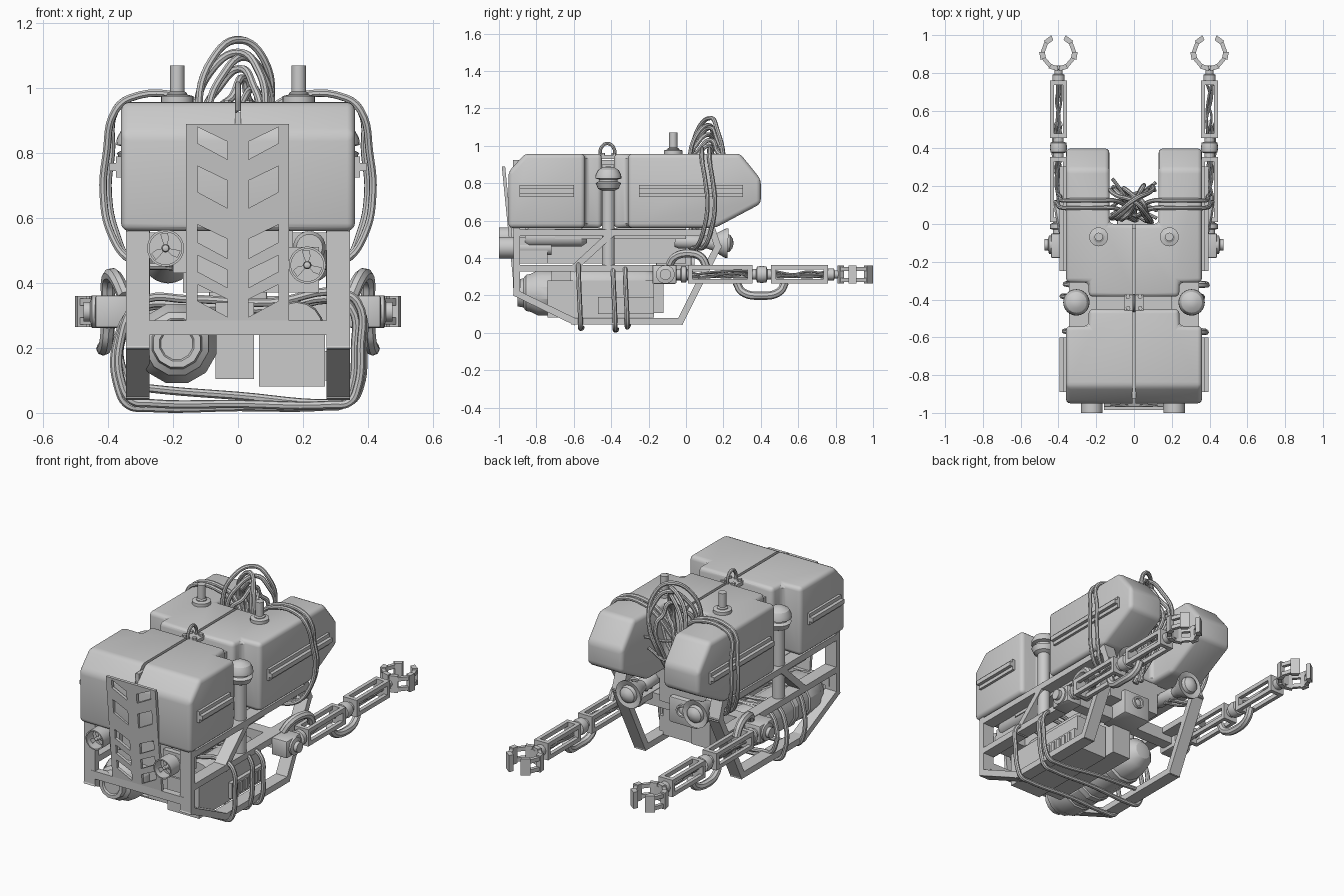
import bpy, bmesh, math, random
from mathutils import Vector

if "Cube" in bpy.data.objects:
    bpy.data.objects.remove(bpy.data.objects["Cube"])
random.seed(4)
V = Vector

def add(name, bm):
    bmesh.ops.remove_doubles(bm, verts=bm.verts, dist=1e-5)
    bmesh.ops.recalc_face_normals(bm, faces=bm.faces)
    me = bpy.data.meshes.new(name)
    bm.to_mesh(me); bm.free()
    o = bpy.data.objects.new(name, me)
    bpy.context.collection.objects.link(o)
    return o

def bake(o):
    bpy.context.view_layer.update()
    me = bpy.data.meshes.new_from_object(o.evaluated_get(bpy.context.evaluated_depsgraph_get()))
    n = bpy.data.objects.new("part", me)
    bpy.context.collection.objects.link(n)
    name = o.name
    bpy.data.objects.remove(o)
    n.name = name
    return n

def bevel(o, w, seg=3):
    m = o.modifiers.new("bevel", 'BEVEL')
    m.width, m.segments, m.limit_method, m.angle_limit = w, seg, 'ANGLE', math.radians(25)
    return bake(o)

def boolean(a, b, op):
    m = a.modifiers.new("cut", 'BOOLEAN')
    m.object, m.operation, m.solver = b, op, 'EXACT'
    a = bake(a)
    bpy.data.objects.remove(b)
    return a

def prism_bm(bm, pts, axis, a, b):
    f = {'x': lambda p, t: (t, p[0], p[1]), 'y': lambda p, t: (p[0], t, p[1]), 'z': lambda p, t: (p[0], p[1], t)}[axis]
    lo, hi = [[bm.verts.new(f(p, t)) for p in pts] for t in (a, b)]
    bm.faces.new(lo); bm.faces.new(hi[::-1])
    for i in range(len(pts)):
        j = (i + 1) % len(pts)
        bm.faces.new((lo[i], lo[j], hi[j], hi[i]))

def prism(name, pts, axis, a, b):
    bm = bmesh.new()
    prism_bm(bm, pts, axis, a, b)
    return add(name, bm)

def box(name, x0, x1, y0, y1, z0, z1, bev=0):
    o = prism(name, [(x0, y0), (x1, y0), (x1, y1), (x0, y1)], 'z', z0, z1)
    return bevel(o, bev, 2) if bev else o

def strut(name, a, b, w, x0, x1):
    a, b = V(a), V(b)
    d = (b - a).normalized()
    n = V((-d.y, d.x)) * w / 2
    a, b = a - d * w * .4, b + d * w * .4
    return prism(name, [a + n, b + n, b - n, a - n], 'x', x0, x1)

def lathe(name, origin, axis, prof, n=24):
    # prof: (radius, distance along axis)
    d = V(axis).normalized()
    u = d.orthogonal().normalized(); w = d.cross(u)
    bm = bmesh.new()
    rings = [[bm.verts.new(V(origin) + d * t + (u * math.cos(k * math.tau / n) + w * math.sin(k * math.tau / n)) * r)
              for k in range(n)] for r, t in prof]
    for p, q in zip(rings, rings[1:]):
        for k in range(n):
            bm.faces.new((p[k], p[(k + 1) % n], q[(k + 1) % n], q[k]))
    if prof[0][0] > 0: bm.faces.new(rings[0])
    if prof[-1][0] > 0: bm.faces.new(rings[-1])
    return add(name, bm)

def tube(name, pts, r, cyclic=False):
    c = bpy.data.curves.new(name, 'CURVE')
    c.dimensions, c.bevel_depth, c.bevel_resolution, c.resolution_u, c.use_fill_caps = '3D', r, 2, 6, True
    s = c.splines.new('BEZIER')
    s.bezier_points.add(len(pts) - 1)
    for p, q in zip(s.bezier_points, pts):
        p.co = q
        p.handle_left_type = p.handle_right_type = 'AUTO'
    s.use_cyclic_u = cyclic
    o = bpy.data.objects.new(name, c)
    bpy.context.collection.objects.link(o)
    return bake(o)

# flotation blocks: mirrored plan outline intersected with side profile, split by a thin groove
for name, plan, side in (
        ("rear_float", [(.24, -.385), (.24, -.31), (.36, -.31), (.36, .6), (.13, .6), (.13, 0)],
         [(-.5, .56), (.155, .56), (.4, .69), (.4, .82), (.29, .957), (-.5, .957)]),
        ("front_float", [(.36, -1.1), (.36, -.54), (.24, -.54), (.24, -.45)],
         [(-.95, .56), (-.3, .56), (-.3, .957), (-.86, .957), (-.95, .86)])):
    a = prism(name, plan + [(-x, y) for x, y in plan[::-1]], 'z', .3, 1.2)
    a = bevel(boolean(a, prism("profile", side, 'x', -1, 1), 'INTERSECT'), .024)
    boolean(a, box("groove", -.008, .008, -1.2, 1.2, .5, 1.2), 'DIFFERENCE')
box("float_core", -.01, .01, -.925, -.02, .57, .925)
box("waist_core", -.2, .2, -.46, -.37, .57, .9)

for s in (-1, 1):
    # side rails on the floats
    for y0, y1 in ((-.89, -.6), (-.25, .305)):
        box("rail_plate", s * .35, s * .375, y0, y1, .725, .79)
        box("rail_ridge", s * .35, s * .395, y0, y1, .745, .77)
    # beacon lamps on posts in the waist
    lathe("beacon", (s * .305, -.415, 0), (0, 0, 1), [(.034, .36), (.034, .76), (.055, .77), (.068, .80), (.05, .81), (.05, .82),
          (.07, .825), (.068, .845), (.055, .87), (.03, .885), (0, .89)])
    # top stubs
    lathe("top_stub", (s * .187, -.068, 0), (0, 0, 1), [(.05, .94), (.05, .975), (.03, .98), (.03, .985), (.022, .99), (.022, 1.07)])
    # side frame
    x0, x1 = s * .272, s * .345
    path = [(-.905, .545), (-.905, .21), (-.6, .062), (-.03, .062), (.17, .46), (.14, .55)]
    for a, b in list(zip(path, path[1:])) + [((-.905, .535), (.14, .535)), ((-.905, .345), (.1, .345)), ((-.6, .345), (-.41, .52))]:
        strut("side_frame", a, b, .036, x0, x1)
    # floodlights
    lathe("floodlight", (s * .215, -.06, .49), (0, 1, -.04), [(.03, 0), (.038, .02), (.038, .14), (.03, .16), (.04, .2), (.078, .27),
          (.08, .285), (.062, .28), (.05, .275), (.045, .295), (.025, .31), (0, .315)])
    # arm base and links
    ax, az = s * .4, .312
    box("arm_base", s * .34, s * .44, -.18, -.05, .262, .362, .008)
    lathe("arm_pivot", (s * .43, -.11, az), (s, 0, 0), [(.05, 0), (.05, .02), (.03, .025), (.03, .045)], 16)
    lathe("arm_shoulder", (ax, -.06, az), (0, 1, 0), [(.03, 0), (.03, .03), (.044, .035), (.044, .06), (.03, .065), (.03, .09)], 16)
    for y0, y1 in ((.01, .355), (.455, .76)):
        for sx in (-1, 1):
            for sz in (-1, 1):
                cx, cz = ax + sx * .034, az + sz * .037
                box("arm_link_rod", cx - .011, cx + .011, y0, y1, cz - .012, cz + .012)
        for a, b in ((y0, y0 + .025), (y1 - .025, y1)):
            box("arm_link_end", ax - .045, ax + .045, a, b, az - .049, az + .049)
        for k in range(4):
            tube("arm_wire", [(ax + random.uniform(-.018, .018), y0 + (y1 - y0) * t, az + random.uniform(-.02, .02))
                 for t in (.03, .35, .65, .97)], .006)
    lathe("arm_elbow", (ax, .35, az), (0, 1, 0), [(.028, 0), (.028, .025), (.042, .03), (.046, .055), (.042, .08), (.028, .085), (.028, .11)], 16)
    lathe("arm_wrist", (ax, .755, az), (0, 1, 0), [(.032, 0), (.032, .035), (.022, .04), (.022, .06), (.034, .065), (.034, .085)], 16)
    # gripper claw: segmented jaws, full-height pads joined by upper and lower bands
    full, split = ((-.048, .048),), ((-.04, -.018), (.018, .04))
    for j in (-1, 1):
        for a0, a1, ro, layers in ((-88, -58, .098, full), (-58, -22, .094, split), (-22, 2, .102, full), (2, 38, .094, split), (38, 68, .1, full)):
            ang = [(a0, ro), (a1, ro), (a1, .072), (a0, .072)]
            pts = [(ax + j * r * math.cos(math.radians(a)), .907 + r * math.sin(math.radians(a))) for a, r in ang]
            for z0, z1 in layers:
                prism("claw_jaw", pts, 'z', az + z0, az + z1)
    # thick arm hoses
    tube("shoulder_hose", [(s * .35, -.09, .36), (s * .37, -.06, .405), (s * .39, .02, .424), (s * .4, .08, .405), (s * .4, .11, .35)], .022)
    tube("elbow_hose", [(ax, .27, .27), (s * .405, .3, .22), (s * .415, .4, .198), (s * .405, .5, .22), (ax, .53, .27)], .022)
    # cables wrapped over the prongs
    for k, y in enumerate((.085, .125)):
        d = k * .015
        tube("prong_cable", [(s * .02, y - .04, .8), (s * .11, y, .94), (s * .17, y, .972), (s * .33, y, .97), (s * .378, y, .93), (s * (.405 - d), y + .02, .8),
             (s * (.415 - d), y + .03, .68), (s * (.39 - d), y + .01, .55), (s * .33, y - .02, .47), (s * .2, y - .06, .45)], .012)

# lifting ring and centre clamp
tube("lifting_ring", [(0, -.455, .93), (0, -.455, .985), (0, -.42, 1.012), (0, -.385, .985), (0, -.385, .93)], .009)
box("clamp_plate", -.05, .05, -.46, -.37, .93, .95)
for x in (-.032, .032):
    for y in (-.445, -.385):
        lathe("clamp_bolt", (x, y, .94), (0, 0, 1), [(.013, 0), (.013, .022)], 6)

# vented front panel, leaning forward at the top
panel = prism("vent_panel", [(-.925, .285), (-.985, .89), (-.967, .89), (-.907, .285)], 'x', -.16, .157)
bm = bmesh.new()
for zo, h in ((.88, .05), (.76, .08), (.58, .055), (.485, .05), (.395, .05)):
    for s in (-1, 1):
        prism_bm(bm, [(s * .125, zo), (s * .032, zo - .045), (s * .032, zo - .05 - h), (s * .125, zo - h)], 'y', -1.2, -.8)
boolean(panel, add("vent_cutter", bm), 'DIFFERENCE')

# thrusters with three blades
for x, z in ((-.223, .507), (.213, .455)):
    lathe("thruster_duct", (x, -1, z), (0, 1, 0), [(.05, .07), (.05, 0), (.057, 0), (.057, .085), (.04, .1), (.04, .28), (0, .28)], 28)
    lathe("thruster_hub", (x, -.99, z), (0, 1, 0), [(0, 0), (.01, .005), (.013, .02), (.013, .07)], 12)
    lathe("thruster_back", (x, -.94, z), (0, 1, 0), [(.05, 0), (.05, .02)], 28)
    for k in range(3):
        t = math.radians(90 + 120 * k)
        prism("thruster_blade", [(x + r * math.cos(t + a), z + r * math.sin(t + a)) for r, a in
              ((.008, -.5), (.03, -.35), (.047, -.15), (.047, .35), (.03, .4), (.008, .5))], 'y', -.975, -.97)
lathe("spare_pod", (.22, -.86, .51), (0, 1, 0), [(.04, 0), (.05, .02), (.05, .3), (.03, .33)])
box("thruster_mount", .14, .25, -.89, -.74, .37, .51)
box("thruster_mount", -.2, -.14, -.89, -.74, .43, .56)

# chassis core and cross members
box("chassis_core", -.17, .17, -.86, .0, .37, .56)
box("chassis_deck", -.275, .275, -.7, 0, .5, .555)
box("front_crossbar", -.3, .3, -.925, -.885, .24, .285)
box("arm_crossbar", -.36, .36, -.15, -.08, .285, .36)
# camera housing at the back
box("camera_housing", -.09, .09, -.16, .03, .28, .43, .01)
lathe("camera_lens", (0, .025, .37), (0, 1, 0), [(.035, 0), (.035, .02), (.025, .02), (.02, .012), (0, .02)])

# pressure tank with stepped nose and domed tail
lathe("pressure_tank", (-.188, -.9, .213), (0, 1, 0), [(.05, .01), (.055, 0), (.075, 0), (.08, .03), (.1, .045), (.105, .07), (.126, .11), (.126, .2),
      (.118, .205), (.118, .3), (.126, .305), (.126, .34), (.118, .345), (.118, .54), (.126, .545), (.126, .59), (.115, .6), (.11, .66),
      (.09, .72), (.05, .755), (0, .765)], 12)
# equipment boxes
box("battery_box", -.07, .05, -.72, -.12, .105, .34)
box("control_box", .065, .268, -.74, -.17, .082, .28)
lathe("control_drum", (.18, -.62, .26), (0, 1, 0), [(.08, 0), (.085, .02), (.085, .4), (.07, .44)], 16)
box("vent_frame", .26, .29, -.47, -.17, .1, .19)
for k in range(6):
    box("vent_slat", .28, .298, -.45 + k * .045, -.425 + k * .045, .115, .175)

# cable arches rising diagonally out of the slot
for k, (xl, xr, z) in enumerate(((-.12, .1, 1.148), (-.125, .085, 1.11), (-.09, .1, 1.095), (-.1, .07, 1.06), (-.06, .05, 1.03), (-.04, .09, 1.0))):
    m = (xl + xr) / 2 + .02
    ya, yb = ((.03, .2), (.18, .02))[k % 2]
    ym = (ya + yb) / 2 + .02
    tube("slot_cable", [(m * .3, .02, .5), (xl * .5, ya * .7 + .02, .72), (xl, ya, .93), (xl + .04, ya * .8 + yb * .2, z - .06), (m, ym, z),
         (xr - .02, ya * .2 + yb * .8, z - .06), (xr, yb, .93), (xr * .5, yb * .7 + .02, .72), (-m * .3, .05, .5)], .012)
for k in range(4):
    sx = (-1) ** k
    tube("cross_cable", [(sx * .12, .03 + k * .02, .9), (0, .1 + k * .02, .86 - k * .05), (-sx * .115, .24 - k * .02, .88 - k * .04)], .009)

# cables looped around the lower frame
for y, lx, rx, zt, zl, zr in ((-.565, -.362, .378, .37, .03, .025), (-.38, -.372, .36, .35, .016, .02), (-.315, -.36, .385, .345, .075, .03)):
    tube("frame_cable", [(lx + .035, y, zl + .008), (lx + .09, y, zl), (0, y + .01, (zl + zr) / 2), (rx - .09, y, zr), (rx - .035, y, zr + .008),
         (rx - .01, y, .08), (rx, y - .005, .2), (rx - .01, y - .01, zt - .03), (rx - .06, y - .01, zt), (.1, y, zt - .03),
         (-.15, y, zt - .02), (lx + .06, y - .01, zt - .03), (lx, y - .005, .22), (lx + .004, y, zl + .06)], .013, True)

# smooth shading with sharp edges kept
bpy.ops.object.select_all(action='DESELECT')
for o in bpy.context.scene.objects:
    o.select_set(True)
    bpy.context.view_layer.objects.active = o
bpy.ops.object.shade_smooth_by_angle(angle=math.radians(30))
